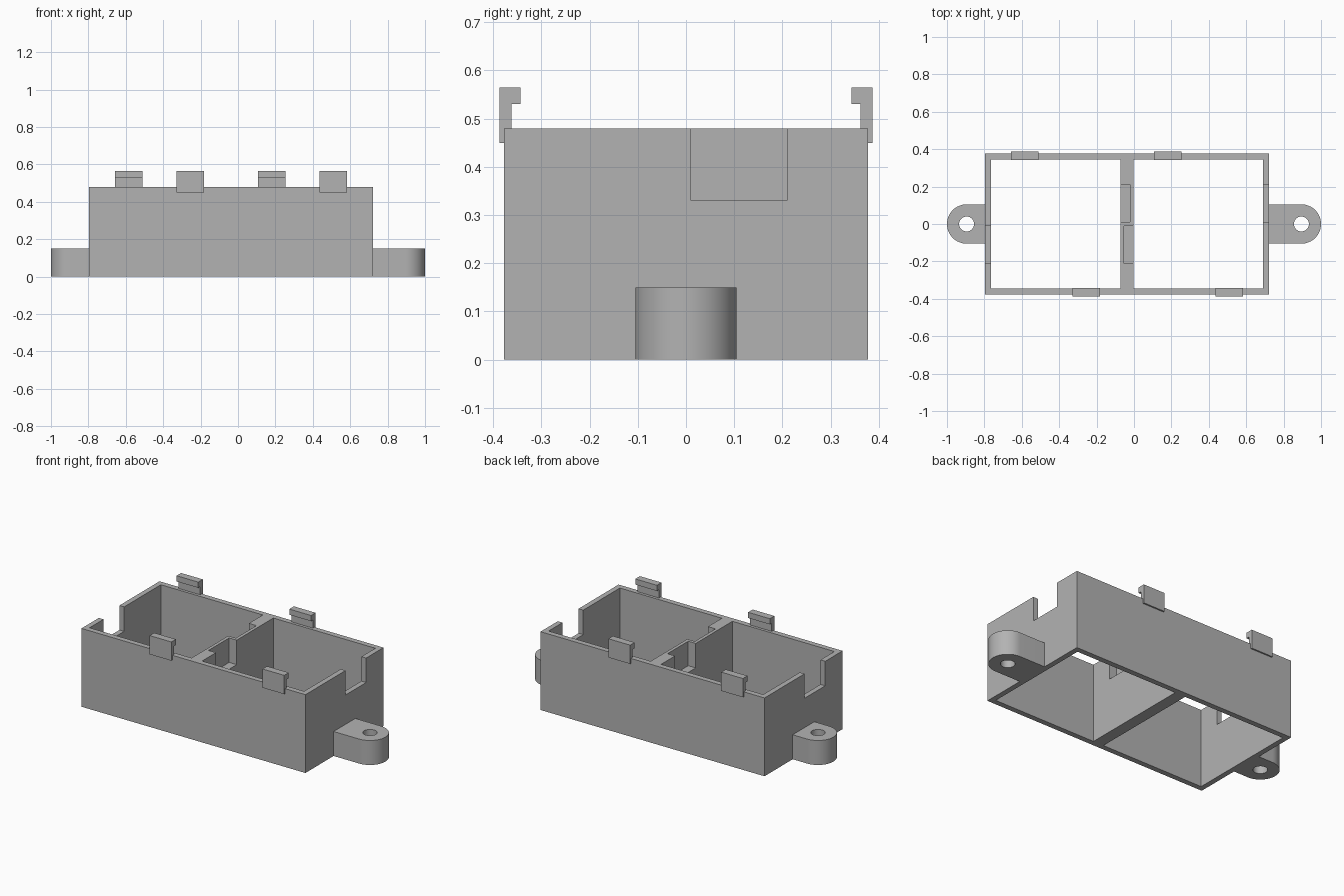
import bpy, bmesh, math
from mathutils import Vector

if "Cube" in bpy.data.objects:
    bpy.data.objects.remove(bpy.data.objects["Cube"])

grey = bpy.data.materials.new("plain grey")
grey.use_nodes = True
colour = (0.45, 0.45, 0.45, 1)
grey.diffuse_color = colour
grey.node_tree.nodes["Principled BSDF"].inputs["Base Color"].default_value = colour


def extrude_profile(name, points, depth):
    """Extrude a flat outline of 3D points along a vector into a closed solid."""
    bm = bmesh.new()
    face = bm.faces.new([bm.verts.new(p) for p in points])
    grown = bmesh.ops.extrude_face_region(bm, geom=[face])["geom"]
    bmesh.ops.translate(bm, vec=Vector(depth),
                        verts=[v for v in grown if isinstance(v, bmesh.types.BMVert)])
    bmesh.ops.recalc_face_normals(bm, faces=bm.faces)
    mesh = bpy.data.meshes.new(name)
    bm.to_mesh(mesh)
    bm.free()
    mesh.materials.append(grey)
    obj = bpy.data.objects.new(name, mesh)
    bpy.context.collection.objects.link(obj)
    return obj


def box(name, x0, x1, y0, y1, z0, z1):
    outline = [(x0, y0, z0), (x1, y0, z0), (x1, y1, z0), (x0, y1, z0)]
    return extrude_profile(name, outline, (0, 0, z1 - z0))


def cut(target, cutter):
    """Subtract the cutter, keeping it as a hidden helper."""
    mod = target.modifiers.new(cutter.name, 'BOOLEAN')
    mod.operation = 'DIFFERENCE'
    mod.solver = 'EXACT'
    mod.object = cutter
    cutter.hide_render = True
    cutter.hide_viewport = True
    cutter.display_type = 'WIRE'


LEFT, RIGHT, HALF_Y, HEIGHT = -0.797, 0.722, 0.378, 0.48
OVER = 0.05

# Housing: a bottomless box with two open cells
housing = box("housing", LEFT, RIGHT, -HALF_Y, HALF_Y, 0, HEIGHT)
for side, x0, x1 in (("right", -0.765, -0.073), ("left", -0.002, 0.69)):
    cut(housing, box(side + "_cell_cutter", x0, x1, -0.345, 0.345, -OVER, HEIGHT + OVER))

# Notches through the end walls, and pockets in both faces of the divider
for name, x0, x1, y0 in (("left_end_notch", 0.66, 0.77, 0.01),
                         ("divider_right_pocket", -0.12, -0.022, 0.01),
                         ("divider_left_pocket", -0.053, 0.04, -0.21),
                         ("right_end_notch", -0.85, -0.73, -0.21)):
    cut(housing, box(name + "_cutter", x0, x1, y0, y0 + 0.2, 0.33, HEIGHT + OVER))

# Rounded screw lugs with a vertical hole
RADIUS, LUG_X, LUG_H = 0.105, 0.895, 0.15


def arc(cx, radius, start, sweep, count, z):
    return [(cx + radius * math.cos(start + sweep * i / count),
             radius * math.sin(start + sweep * i / count), z) for i in range(count + 1)]


for name, sign, wall in (("right_lug", -1, LEFT), ("left_lug", 1, RIGHT)):
    start = -math.pi / 2 * sign
    outline = arc(sign * LUG_X, RADIUS, start, math.pi, 32, 0)
    outline += [(wall, sign * RADIUS, 0), (wall, -sign * RADIUS, 0)]
    lug = extrude_profile(name, outline, (0, 0, LUG_H))
    hole = arc(sign * LUG_X, 0.04, 0, math.tau, 32, -OVER)[:-1]
    cut(lug, extrude_profile(name + "_hole_cutter", hole, (0, 0, LUG_H + 2 * OVER)))
    bpy.ops.object.select_all(action='DESELECT')
    lug.select_set(True)
    bpy.context.view_layer.objects.active = lug
    bpy.ops.object.modifier_apply(modifier=lug.modifiers[0].name)
    bpy.ops.object.shade_smooth_by_angle(angle=math.radians(30))

# Hooked snap clips along the long walls
hook = [(0.387, 0.45), (0.387, 0.565), (0.343, 0.565),
        (0.343, 0.53), (0.362, 0.53), (0.362, 0.45)]
for name, sign, xs in (("back_clip", 1, (-0.657, 0.108)),
                       ("front_clip", -1, (-0.328, 0.437))):
    for x in xs:
        extrude_profile(name, [(x, sign * y, z) for y, z in hook], (0.147, 0, 0))
